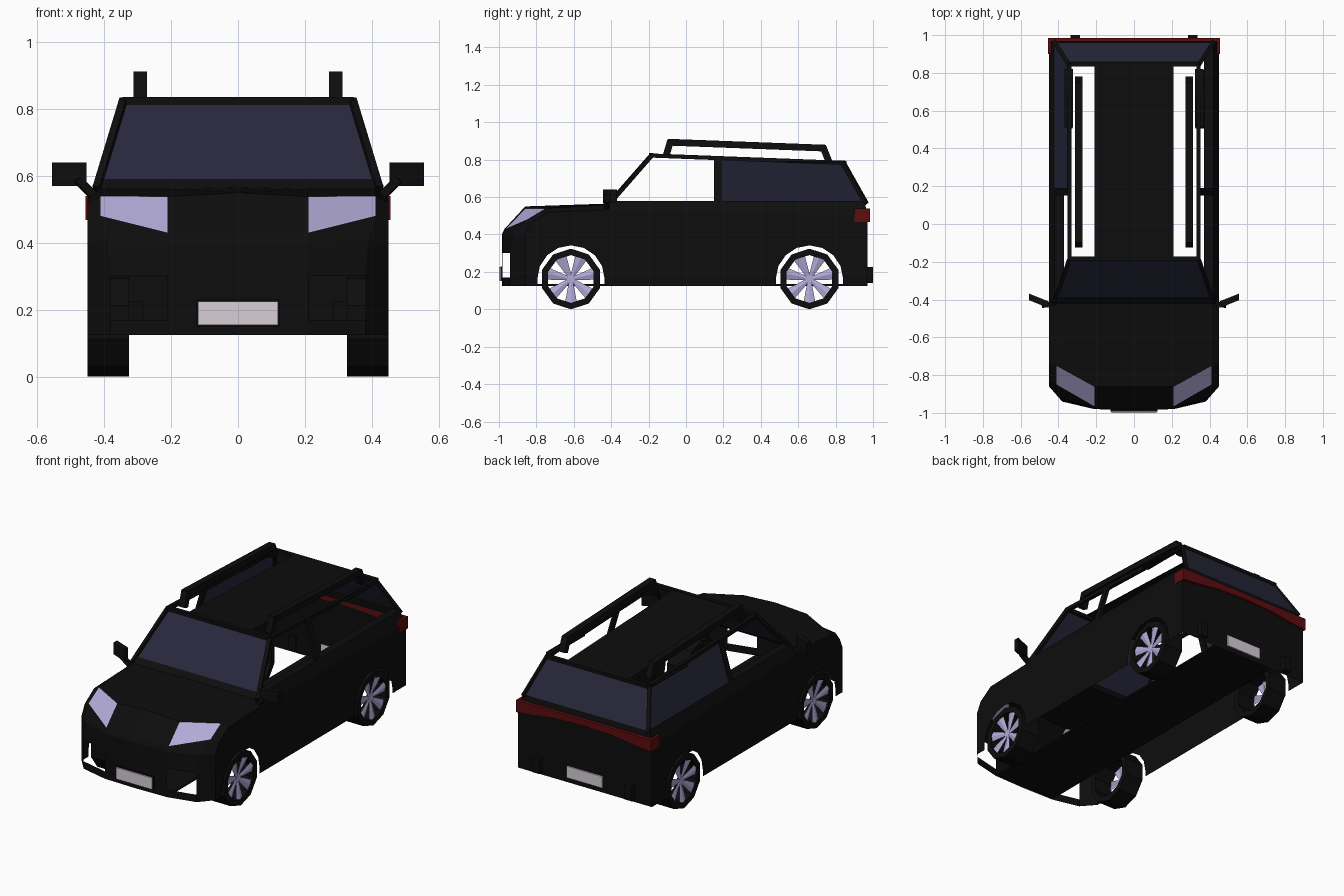
import bpy, bmesh, math
from mathutils import Vector, Matrix

cube = bpy.data.objects.get("Cube")
if cube:
    bpy.data.objects.remove(cube, do_unlink=True)


def material(name, rgb):
    m = bpy.data.materials.new(name)
    m.use_nodes = True
    m.diffuse_color = (*rgb, 1)
    m.node_tree.nodes["Principled BSDF"].inputs["Base Color"].default_value = (*rgb, 1)
    return m


black = material("black paint", (0.004, 0.004, 0.004))
glass = material("tinted glass", (0.021, 0.021, 0.046))
lilac = material("pale lilac", (0.44, 0.40, 0.68))
red = material("dark red", (0.11, 0.004, 0.005))
white = material("plate white", (0.68, 0.62, 0.68))


def finish(name, bm, *mats):
    me = bpy.data.meshes.new(name)
    bm.to_mesh(me)
    bm.free()
    ob = bpy.data.objects.new(name, me)
    bpy.context.collection.objects.link(ob)
    for m in mats:
        me.materials.append(m)
    return ob


def mirror(ob):
    ob.modifiers.new("Mirror", 'MIRROR').use_clip = False
    return ob


def panel(name, mat, *polys):
    bm = bmesh.new()
    for poly in polys:
        bm.faces.new([bm.verts.new(p) for p in poly])
    bmesh.ops.remove_doubles(bm, verts=bm.verts, dist=0.0001)
    return finish(name, bm, mat)


def add_box(bm, lo, hi):
    lo, hi = Vector(lo), Vector(hi)
    mat = Matrix.Translation((lo + hi) / 2) @ Matrix.Diagonal((*(hi - lo), 1))
    bmesh.ops.create_cube(bm, size=1, matrix=mat)


def box(name, mat, lo, hi):
    bm = bmesh.new()
    add_box(bm, lo, hi)
    return finish(name, bm, mat)


def beams(name, mat, path, thick, width):
    """Chain of square bars that follows the path."""
    bm = bmesh.new()
    for a, b in zip(path, path[1:]):
        a, b = Vector(a), Vector(b)
        d = b - a
        rot = d.to_track_quat('Z', 'X').to_matrix().to_4x4()
        size = Matrix.Diagonal((thick, width, d.length + thick * 0.6, 1))
        bmesh.ops.create_cube(bm, size=1, matrix=Matrix.Translation((a + b) / 2) @ rot @ size)
    return finish(name, bm, mat)


# Bumper, nose and hood: rows from the centre line out to the side
rows = [
    [(0, -.985, .125), (0, -.985, .17), (0, -.985, .30), (0, -.985, .40),
     (0, -.97, .43), (0, -.86, .55), (0, -.42, .565)],
    [(.21, -.98, .125), (.21, -.98, .17), (.21, -.98, .30), (.21, -.98, .40),
     (.21, -.965, .43), (.21, -.86, .538), (.21, -.42, .56)],
    [(.38, -.94, .125), (.38, -.94, .17), (.38, -.94, .30), (.39, -.92, .41),
     (.41, -.85, .48), (.41, -.75, .54), (.41, -.42, .56)],
    [(.45, -.86, .125), (.45, -.86, .17), (.45, -.86, .30), (.45, -.86, .40),
     (.45, -.83, .46), (.45, -.74, .52), (.45, -.42, .53)],
]
bm = bmesh.new()
grid = [[bm.verts.new(p) for p in row] for row in rows]
vent = None
for i in range(len(rows) - 1):
    for j in range(len(rows[0]) - 1):
        f = bm.faces.new((grid[i][j], grid[i + 1][j], grid[i + 1][j + 1], grid[i][j + 1]))
        if i == 1 and j == 4:
            f.material_index = 1          # headlight
        if i == 1 and j == 1:
            vent = f
bmesh.ops.inset_individual(bm, faces=[vent], thickness=0.025)
bmesh.ops.delete(bm, geom=[vent], context='FACES')
mirror(finish("front_body", bm, black, lilac))

# Side panels with wheel arches
FRONT, REAR, HUB = -.615, .66, .162


def arch(y):
    pts = [(y - .18, .125)]
    for k in range(9):
        a = math.pi * (1 - k / 8)
        pts.append((y + .18 * math.cos(a), HUB + .18 * math.sin(a)))
    return pts + [(y + .18, .125)]


outline = [(-.86, .125), *arch(FRONT), *arch(REAR), (.97, .125), (.97, .50),
           (-.42, .53), (-.74, .52), (-.83, .46), (-.86, .40)]
mirror(panel("body_side", black,
             [(.45, y, z) for y, z in outline],
             [(.45, -.42, .53), (.45, .97, .50), (.42, .955, .58), (.42, -.40, .58)],
             [(.42, -.40, .58), (.42, .955, .58), (.37, .955, .578), (.37, -.40, .578)]))

# Tailgate, cowl and floor
panel("tailgate", black,
      [(-.45, .97, .125), (.45, .97, .125), (.45, .97, .50), (-.45, .97, .50)],
      [(-.45, .97, .50), (.45, .97, .50), (.42, .955, .58), (-.42, .955, .58)])
panel("cowl", black, [(-.42, -.425, .555), (.42, -.425, .555), (.42, -.39, .59), (-.42, -.39, .59)])
box("floor", black, (-.21, -.97, .125), (.21, .97, .135))

# Roof and pillars
panel("roof", black, [(-.21, -.18, .832), (.21, -.18, .832), (.21, .85, .792), (-.21, .85, .792)])
mirror(beams("window_frame", black,
             [(.42, -.41, .565), (.342, -.185, .822), (.342, .84, .783), (.418, .96, .57)], .022, .022))
mirror(beams("middle_pillar", black, [(.415, .17, .57), (.345, .17, .81)], .018, .04))
for name, y, z in (("front_header", -.185, .825), ("rear_header", .845, .783)):
    box(name, black, (-.345, y - .012, z - .012), (.345, y + .012, z + .01))
mirror(box("roof_edge_trim", black, (.322, .51, .785), (.368, .82, .792)))

# Glass: windscreen, rear window and the one side window
panel("windscreen", glass, [(-.415, -.40, .575), (.415, -.40, .575), (.335, -.19, .815), (-.335, -.19, .815)])
panel("rear_window", glass, [(-.41, .96, .575), (.41, .96, .575), (.335, .85, .778), (-.335, .85, .778)])
panel("right_rear_window", glass,
      [(-.42, .19, .58), (-.42, .95, .58), (-.35, .84, .78), (-.35, .19, .805)])

# Roof rails
mirror(beams("roof_rail", black,
             [(.292, -.105, .825), (.292, -.085, .893), (.292, .735, .862), (.292, .76, .80)], .036, .04))

# Door mirrors
mirror(beams("mirror_arm", black, [(.43, -.42, .54), (.475, -.43, .585)], .025, .025))
bm = bmesh.new()
add_box(bm, (.452, -.445, .57), (.556, -.41, .64))
for v in bm.verts:
    v.co.y += (v.co.x - .452) * .4
mirror(finish("mirror_housing", bm, black))

# Tail lights joined by a narrowing band across the tailgate
bm = bmesh.new()
stations = ((0, .505), (.2, .497), (.36, .475), (.455, .468))
loops = [[bm.verts.new(p) for p in ((x, .965, low), (x, .985, low), (x, .985, .54), (x, .965, .54))]
         for x, low in stations]
for a, b in zip(loops, loops[1:]):
    for k in range(4):
        bm.faces.new((a[k], a[k - 1], b[k - 1], b[k]))
bm.faces.new(loops[-1])
add_box(bm, (.44, .90, .468), (.455, .985, .54))
mirror(finish("tail_light_band", bm, red))

# Number plates and rear bumper stubs
box("front_plate", white, (-.12, -1.0, .155), (.12, -.992, .225))
box("front_plate_mount", black, (-.125, -.992, .15), (.125, -.98, .23))
box("rear_plate", white, (-.12, .968, .155), (.12, .978, .225))
mirror(box("rear_bumper_stub", black, (.285, .96, .14), (.335, 1.0, .225)))


# Wheels: ten-sided tyre ring with open wedge spokes
def ring_point(x, y, r, a):
    return (x, y + r * math.sin(a), HUB - r * math.cos(a))


def wheel(name, y):
    bm = bmesh.new()
    profile = [(.325, .128), (.325, .162), (.45, .162), (.45, .128)]
    loops = [[bm.verts.new(ring_point(x, y, r, math.tau * k / 10)) for x, r in profile]
             for k in range(10)]
    for k in range(10):
        a, b = loops[k - 1], loops[k]
        for j in range(4):
            bm.faces.new((a[j - 1], a[j], b[j], b[j - 1]))
    mirror(finish(name + "_tyre", bm, black))
    bm = bmesh.new()
    for k in range(7):
        a = math.tau * k / 7
        spoke = [(.425, .012, -.9), (.44, .128, -.25), (.44, .128, .25), (.425, .012, .9)]
        front = [bm.verts.new(ring_point(x, y, r, a + da)) for x, r, da in spoke]
        ridge = [bm.verts.new(ring_point(x, y, r, a)) for x, r in ((.432, .012), (.446, .128))]
        bm.faces.new((front[0], front[1], ridge[1], ridge[0]))
        bm.faces.new((ridge[0], ridge[1], front[2], front[3]))
    hub = [bm.verts.new(ring_point(.435, y, .024, math.tau * k / 7)) for k in range(7)]
    bm.faces.new(hub)
    mirror(finish(name + "_spokes", bm, lilac))


wheel("front_wheel", FRONT)
wheel("rear_wheel", REAR)
